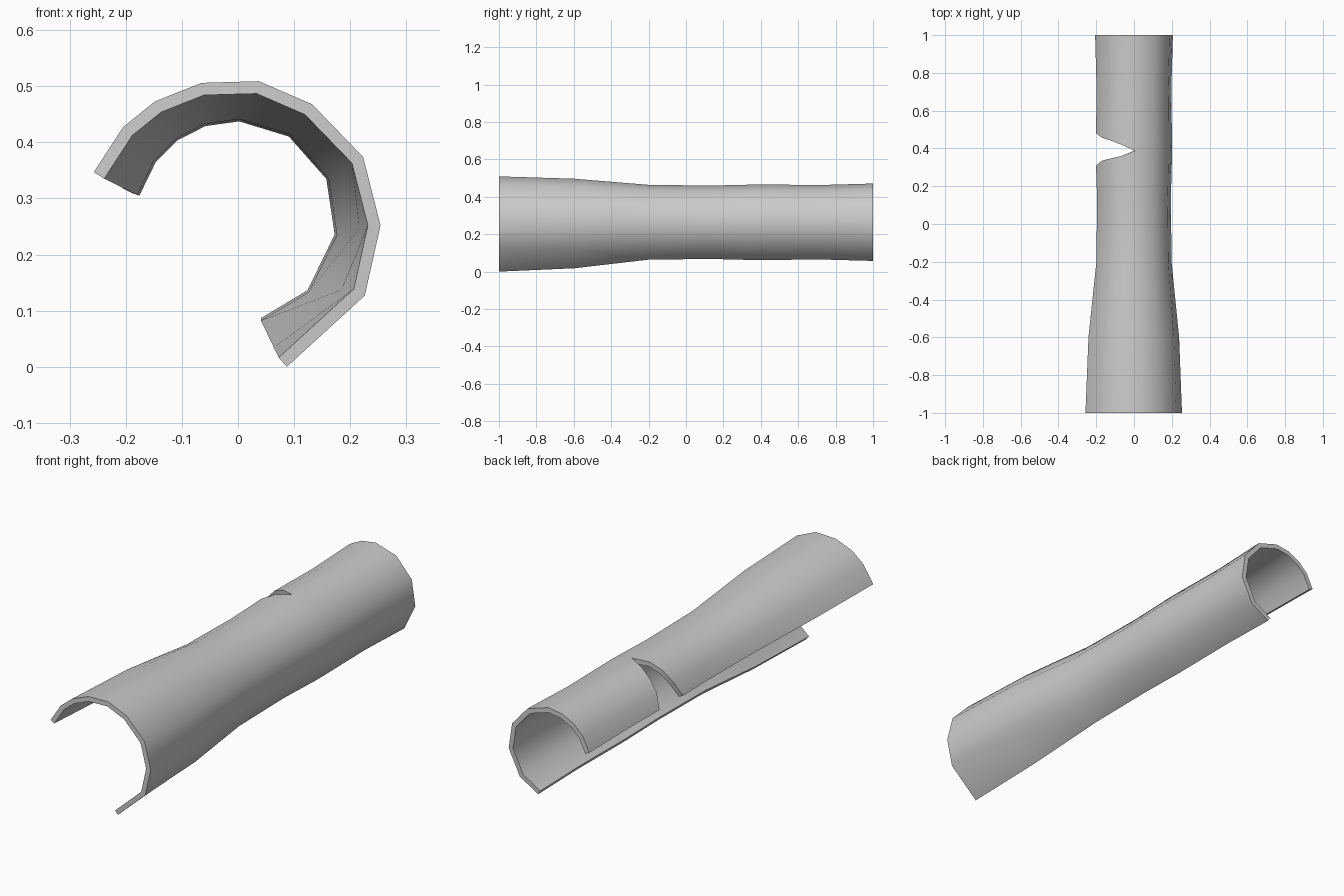
import bpy
import math

if "Cube" in bpy.data.objects:
    bpy.data.objects.remove(bpy.data.objects["Cube"])

# Outer cross-section at the flared front end (x, z), left lip to lower right lip
front = [(-0.257, 0.347), (-0.205, 0.427), (-0.148, 0.473), (-0.065, 0.506),
         (0.037, 0.509), (0.132, 0.468), (0.223, 0.374), (0.254, 0.252),
         (0.226, 0.127), (0.087, 0.0)]
# Directions of the same columns along the narrow rear part
angles = [164, 144, 126, 108, 88, 58, 25, -8, -44, -74]
CENTRE_Z = 0.26

# Stations along y: (y, blend from front profile to round, radius of round part)
stations = [(-1.0, 0, 0.205), (-0.6, 0.28, 0.205), (-0.2, 1, 0.204),
            (0.13, 1, 0.200), 'near', 'far', (0.72, 1, 0.203), (1.0, 1, 0.211)]
# Notch edges per column; the two edges meet at the fifth column
notch = {'near': [0.31, 0.335, 0.347, 0.36, 0.388, 0.38, 0.37, 0.36, 0.36, 0.36],
         'far': [0.48, 0.457, 0.442, 0.42, 0.388, 0.40, 0.41, 0.42, 0.42, 0.42]}


def ring(station):
    """Points of one cross-section."""
    points = []
    for i, a in enumerate(angles):
        if isinstance(station, str):
            y, t, r = notch[station][i], 1, 0.206
        else:
            y, t, r = station
        x = r * math.cos(math.radians(a)) - 0.003
        z = CENTRE_Z + r * math.sin(math.radians(a))
        fx, fz = front[i]
        points.append((fx + (x - fx) * t, y, fz + (z - fz) * t))
    return points


verts = [p for s in stations for p in ring(s)]
n = len(angles)
near = stations.index('near')
apex = 4
verts[(near + 1) * n + apex] = verts[near * n + apex]

# Skin between rings, leaving the notch open
faces = []
for s in range(len(stations) - 1):
    for c in range(n - 1):
        if s == near and c < apex:
            continue
        a, b = s * n + c, s * n + c + 1
        quad = [a, b, b + n, a + n]
        if s == near and c == apex:
            quad = [a, b, b + n]
        faces.append(quad)
# Far side of the notch shares the apex vertex
far_apex = (near + 1) * n + apex
faces = [[near * n + apex if v == far_apex else v for v in f] for f in faces]

mesh = bpy.data.meshes.new("notched_open_tube")
mesh.from_pydata(verts, [], faces)
mesh.update()
tube = bpy.data.objects.new("notched_open_tube", mesh)
bpy.context.collection.objects.link(tube)

# Drop the unused duplicate apex vertex
import bmesh
bm = bmesh.new()
bm.from_mesh(mesh)
bmesh.ops.delete(bm, geom=[v for v in bm.verts if not v.link_faces], context='VERTS')
bm.to_mesh(mesh)
bm.free()

# Wall thickness, inward from the outer skin
wall = tube.modifiers.new("wall", 'SOLIDIFY')
wall.thickness = 0.022
wall.offset = -1
wall.use_even_offset = True

bpy.context.view_layer.objects.active = tube
tube.select_set(True)
bpy.ops.object.modifier_apply(modifier="wall")
bpy.ops.object.shade_smooth_by_angle(angle=math.radians(50))
